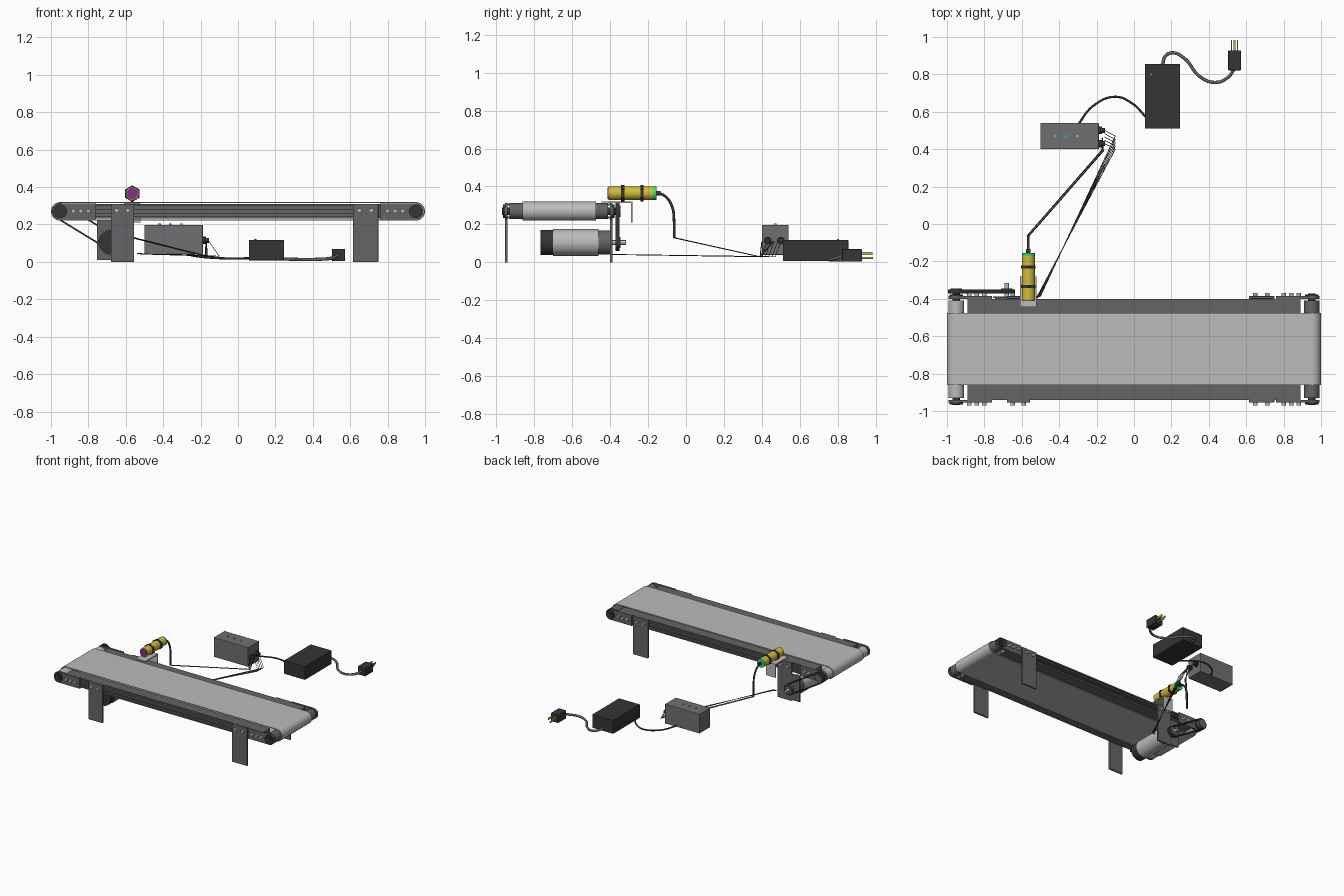
import bpy, bmesh, math
from mathutils import Vector, Matrix

if "Cube" in bpy.data.objects:
    bpy.data.objects.remove(bpy.data.objects["Cube"])

MATS = {}
COL = {'dark': (.035, .035, .038), 'mid': (.13, .13, .14), 'box': (.16, .16, .17), 'light': (.5, .5, .5),
       'yellow': (.65, .5, .04), 'green': (.03, .75, .15), 'cyan': (0, .55, .65), 'purple': (.22, .03, .25),
       'gold': (.6, .45, .15), 'red': (.35, .05, .03)}


def finish(name, bm, mat=None, smooth=False, bevel=0):
    bmesh.ops.recalc_face_normals(bm, faces=bm.faces)
    me = bpy.data.meshes.new(name)
    bm.to_mesh(me)
    bm.free()
    ob = bpy.data.objects.new(name, me)
    bpy.context.collection.objects.link(ob)
    paint(ob, mat)
    if bevel:
        m = ob.modifiers.new('bevel', 'BEVEL')
        m.width, m.segments = bevel, 2
    if smooth:
        bpy.ops.object.select_all(action='DESELECT')
        ob.select_set(True)
        bpy.context.view_layer.objects.active = ob
        bpy.ops.object.shade_smooth_by_angle()
    return ob


def paint(ob, mat):
    if mat:
        if mat not in MATS:
            MATS[mat] = bpy.data.materials.new(mat)
            MATS[mat].diffuse_color = (*COL[mat], 1)
        ob.data.materials.append(MATS[mat])


def box(name, x0, x1, y0, y1, z0, z1, mat=None, bevel=0):
    bm = bmesh.new()
    bmesh.ops.create_cube(bm, size=1, matrix=Matrix.Translation(((x0+x1)/2, (y0+y1)/2, (z0+z1)/2))
                          @ Matrix.Diagonal((x1-x0, y1-y0, z1-z0, 1)))
    return finish(name, bm, mat, bevel=bevel)


def rod(name, a, b, r, mat=None, seg=32, r2=None):
    a, b = Vector(a), Vector(b)
    rot = (b-a).to_track_quat('Z', 'Y').to_matrix().to_4x4()
    bm = bmesh.new()
    bmesh.ops.create_cone(bm, cap_ends=True, segments=seg, radius1=r, radius2=r2 or r, depth=(b-a).length,
                          matrix=Matrix.Translation((a+b)/2) @ rot)
    return finish(name, bm, mat, smooth=seg > 8)


def prism(name, pts, vec, mat=None, smooth=False):
    bm = bmesh.new()
    f = bm.faces.new([bm.verts.new(p) for p in pts])
    g = bmesh.ops.extrude_face_region(bm, geom=[f])
    bmesh.ops.translate(bm, vec=vec, verts=[v for v in g['geom'] if isinstance(v, bmesh.types.BMVert)])
    return finish(name, bm, mat, smooth)


def loop_path(c1, c2, r, n=20):
    # outline of a belt around two equal pulleys, in the xz plane
    t = math.atan2(c2[1]-c1[1], c2[0]-c1[0])
    out = []
    for c, s in ((c2, -math.pi/2), (c1, math.pi/2)):
        out += [(c[0]+r*math.cos(t+s+math.pi*i/n), c[1]+r*math.sin(t+s+math.pi*i/n)) for i in range(n+1)]
    return out


def belt(name, c1, c2, r, thick, y0, y1, mat):
    bm = bmesh.new()
    rings = [[bm.verts.new((x, y, z)) for x, z in loop_path(c1, c2, rr)]
             for rr, y in ((r, y0), (r, y1), (r-thick, y1), (r-thick, y0))]
    n = len(rings[0])
    for k in range(4):
        p, q = rings[k], rings[(k+1) % 4]
        for i in range(n):
            bm.faces.new((p[i], p[(i+1) % n], q[(i+1) % n], q[i]))
    return finish(name, bm, mat, True)


def wire(name, pts, r, mat='dark', curved=False):
    cu = bpy.data.curves.new(name, 'CURVE')
    cu.dimensions, cu.bevel_depth, cu.bevel_resolution, cu.use_fill_caps = '3D', r, 2, True
    sp = cu.splines.new('BEZIER')
    sp.bezier_points.add(len(pts)-1)
    for p, co in zip(sp.bezier_points, pts):
        p.co = co
        p.handle_left_type = p.handle_right_type = 'AUTO' if curved else 'VECTOR'
    ob = bpy.data.objects.new(name, cu)
    bpy.context.collection.objects.link(ob)
    paint(ob, mat)
    bpy.ops.object.select_all(action='DESELECT')
    ob.select_set(True)
    bpy.context.view_layer.objects.active = ob
    bpy.ops.object.convert(target='MESH')


MID = -0.67   # centre line of the conveyor
# main belt and rollers
belt('conveyor_belt', (-.95, .27), (.95, .27), .05, .006, -.86, -.475, 'light')
for s, side in ((-1, 'left'), (1, 'right')):
    x = s*.95
    rod(side+'_roller', (x, -.93, .27), (x, -.41, .27), .042, 'light' if s < 0 else 'mid', 40)
    rod(side+'_roller_shaft', (x, -.968, .27), (x, -.372, .27), .02, 'dark', 24)

# slotted side rails, end plates, legs
half = [(.19, .232), (.27, .232), (.27, .242), (.258, .242), (.258, .258), (.27, .258), (.27, .266),
        (.262, .266), (.262, .276), (.27, .276), (.27, .284), (.258, .284), (.258, .3), (.27, .3),
        (.27, .31), (.19, .31)]
for d, row in ((-1, 'front'), (1, 'back')):
    def Y(o):
        return MID + d*o
    prism(row+'_rail', [(-.89, Y(o), z) for o, z in half], (1.78, 0, 0), 'mid')
    for s, side in ((-1, 'left'), (1, 'right')):
        tag = row+'_'+side
        arc = [(s*(.95+.043*math.cos(a)), Y(.27), .27+.043*math.sin(a))
               for a in [math.pi*(i/16-.5) for i in range(17)]]
        prism(tag+'_end_plate', arc + [(s*.76, Y(.27), .313), (s*.76, Y(.27), .227)],
              (0, d*.014, 0), 'mid', True)
        rod(tag+'_bearing', (s*.95, Y(.284), .27), (s*.95, Y(.294), .27), .036, 'dark')
        for x in (.8, .84, .88):
            rod(tag+'_plate_screw', (s*x, Y(.284), .272), (s*x, Y(.3), .272), .012, 'light', 16)
        lx0, lx1 = (-.68, -.555) if s < 0 else (.615, .75)
        box(tag+'_leg', lx0, lx1, min(Y(.27), Y(.284)), max(Y(.27), Y(.284)), 0, .31, 'mid', .002)
        for t in (.25, .72):
            x = lx0+(lx1-lx0)*t
            rod(tag+'_leg_screw', (x, Y(.284), .275), (x, Y(.3), .275), .012, 'light', 16)

# motor, its plate and the drive belt
mx, mz = -.68, .105
box('motor_plate', -.755, -.555, -.396, -.387, .01, .22, 'mid')
rod('motor_body', (mx, -.70, mz), (mx, -.46, mz), .07, 'light', 40)
rod('motor_gearbox', (mx, -.46, mz), (mx, -.396, mz), .063, 'mid', 40)
rod('motor_end_cap', (mx, -.765, mz), (mx, -.70, mz), .066, 'dark', 40)
rod('motor_shaft', (mx, -.39, mz), (mx, -.315, mz), .012, 'light', 20)
for n, x, z in (('motor', mx, mz), ('roller', -.95, .27)):
    rod(n+'_pulley', (x, -.37, z), (x, -.352, z), .036, 'mid')
    rod(n+'_pulley_flange', (x, -.352, z), (x, -.345, z), .03, 'mid')
belt('drive_belt', (-.95, .27), (mx, mz), .044, .009, -.371, -.351, 'dark')

# sensor on its bracket
sx, sz = -.565, .365
box('sensor_bracket_top', -.61, -.522, -.445, -.282, .312, .32, 'light')
box('sensor_bracket_drop', -.61, -.522, -.29, -.282, .21, .32, 'light')
rod('sensor_body', (sx, -.408, sz), (sx, -.17, sz), .035, 'yellow', 32)
rod('sensor_lens', (sx, -.413, sz), (sx, -.408, sz), .03, 'purple', 32)
rod('sensor_end_ring', (sx, -.17, sz), (sx, -.155, sz), .035, 'green', 32)
for y in (-.333, -.231):
    nut = rod('sensor_nut', (sx, y-.008, sz), (sx, y+.008, sz), .044, 'dark', 6)
rod('sensor_plug', (sx, -.155, sz), (sx, -.135, sz), .012, 'dark', 16)
wire('sensor_cable', [(sx, -.14, sz), (sx, -.105, .345), (sx, -.072, .29), (sx, -.063, .22), (sx, -.062, .13)],
     .007, 'dark', True)
for i in (-1, 0, 1):
    wire('sensor_wire', [(sx+i*.005, -.062, .13), (-.17+i*.006, .39, .03), (-.17, .43+.03*i, .11)],
         .003, 'light' if i == 0 else 'dark')

# control box with lights and side connectors
box('control_box', -.5, -.188, .4, .54, .04, .198, 'box', .003)
for x, c in ((-.42, 'green'), (-.362, 'cyan'), (-.304, 'yellow')):
    rod('status_light', (x, .47, .195), (x, .47, .204), .007, c, 16)
for y in (.43, .5):
    rod('connector_base', (-.19, y, .115), (-.172, y, .115), .02, 'dark', 24)
    rod('connector_tip', (-.172, y, .115), (-.155, y, .115), .013, 'dark', 20)

# motor wires running to a loose fan of ends beside the box
for i in range(5):
    e = (-.1, .4+.0175*i, .03)
    wire('motor_wire', [(-.54+.005*i, -.396, .045), (-.516+.004*i, -.385, .042), e], .0022,
         'red' if i == 2 else 'dark')
    wire('connector_wire', [(-.157, .43+.0175*i, .112), e], .0018, 'mid')

# power supply, plug and cords
box('power_supply', .058, .247, .51, .855, .008, .118, 'dark', .003)
rod('power_light', (.092, .8, .115), (.092, .8, .123), .006, 'cyan', 16)
wire('supply_cord', [(-.3, .53, .05), (-.22, .63, .03), (-.1, .68, .02), (-.01, .645, .018), (.065, .57, .02)],
     .006, 'dark', True)
wire('mains_cord', [(.152, .85, .03), (.17, .9, .024), (.21, .915, .018), (.27, .885, .015), (.35, .79, .013),
                    (.43, .757, .014), (.5, .782, .02), (.537, .83, .035)], .009, 'mid', True)
box('plug_body', .503, .572, .822, .928, .004, .07, 'dark', .004)
for x in (.522, .553):
    box('plug_blade', x-.003, x+.003, .92, .983, .04, .056, 'gold')
rod('plug_pin', (.537, .92, .024), (.537, .985, .024), .006, 'gold', 16)

for m in bpy.data.materials:
    if m.users and not m.is_grease_pencil:
        m.use_nodes = True
        m.node_tree.nodes["Principled BSDF"].inputs["Base Color"].default_value = m.diffuse_color
